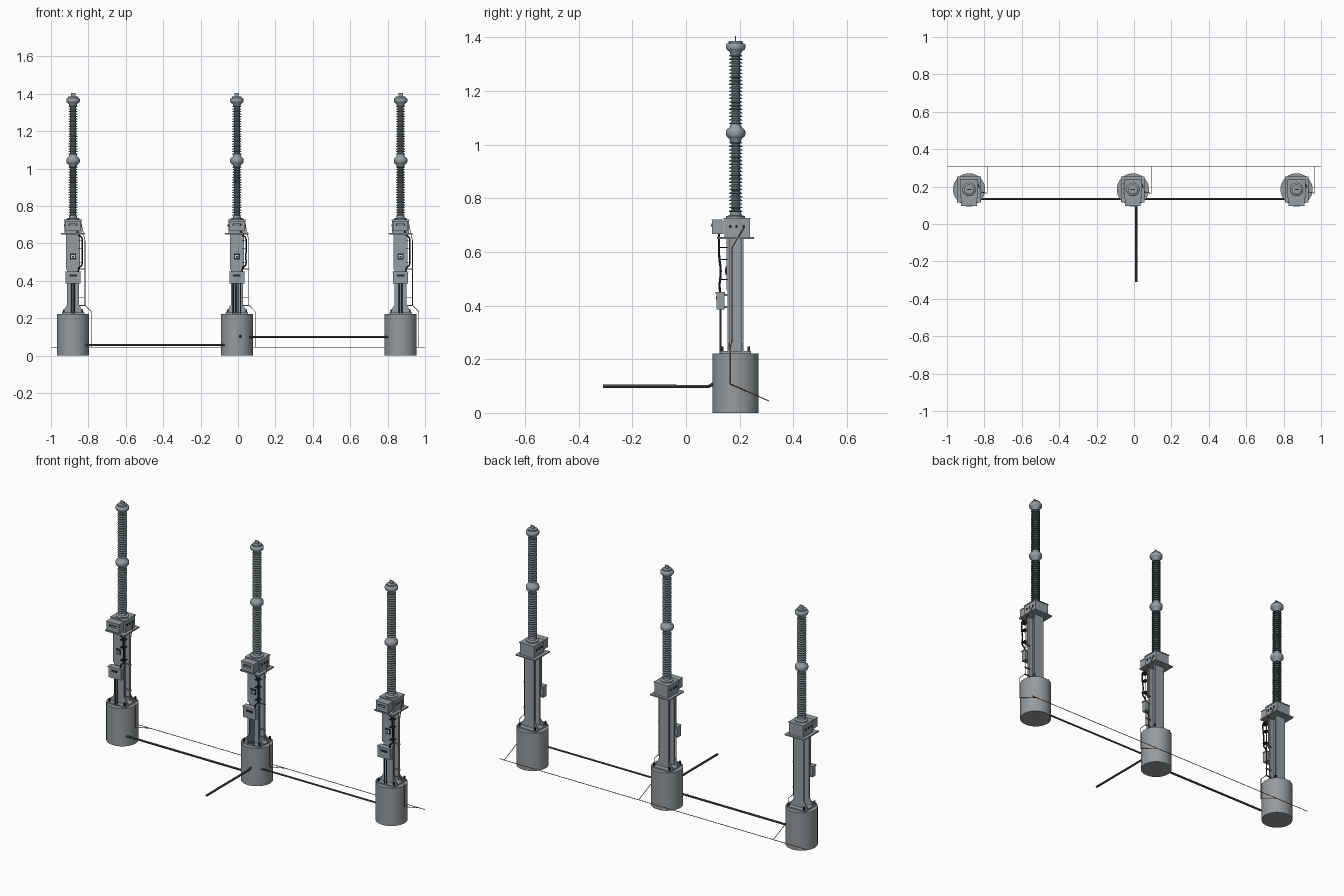
import bpy, bmesh, math
from mathutils import Vector, Matrix

cube = bpy.data.objects.get("Cube")
if cube:
    bpy.data.objects.remove(cube, do_unlink=True)


def material(name, rgb):
    lin = [((c / 255 + 0.055) / 1.055) ** 2.4 for c in rgb] + [1]
    m = bpy.data.materials.new(name)
    m.use_nodes = True
    m.diffuse_color = lin
    bsdf = m.node_tree.nodes["Principled BSDF"]
    bsdf.inputs["Base Color"].default_value = lin
    bsdf.inputs["Roughness"].default_value = 0.7
    return m


CONCRETE = material("concrete grey", (150, 155, 158))
STEEL = material("galvanised steel", (150, 157, 161))
PORCELAIN = material("insulator grey", (112, 122, 125))
DARK = material("dark conduit", (78, 84, 88))
BLACK = material("black fitting", (40, 43, 46))
COPPER = material("copper", (160, 88, 40))
WHITE = material("label white", (215, 218, 220))


def finish(name, bm, mat, at, smooth=False):
    bmesh.ops.recalc_face_normals(bm, faces=bm.faces)
    mesh = bpy.data.meshes.new(name)
    bm.to_mesh(mesh)
    bm.free()
    mesh.materials.append(mat)
    ob = bpy.data.objects.new(name, mesh)
    ob.location = at
    bpy.context.collection.objects.link(ob)
    if smooth:
        bpy.ops.object.select_all(action='DESELECT')
        ob.select_set(True)
        bpy.context.view_layer.objects.active = ob
        bpy.ops.object.shade_smooth_by_angle(angle=math.radians(40))
    return ob


def boxes(name, spans, mat, at):
    """One object from boxes given as x, y and z ranges."""
    bm = bmesh.new()
    for span in spans:
        mid = Vector([(a + b) / 2 for a, b in span])
        size = [b - a for a, b in span]
        bmesh.ops.create_cube(bm, size=1, matrix=Matrix.Translation(mid) @ Matrix.Diagonal((*size, 1)))
    return finish(name, bm, mat, at)


def lathe(name, profile, mat, at, seg=28):
    """Turn (radius, height) points about z; ends are capped."""
    bm = bmesh.new()
    rings = []
    for r, z in profile:
        rings.append([bm.verts.new((r * math.cos(math.tau * i / seg), r * math.sin(math.tau * i / seg), z))
                      for i in range(seg)])
    for a, b in zip(rings, rings[1:]):
        for i in range(seg):
            j = (i + 1) % seg
            bm.faces.new((a[i], a[j], b[j], b[i]))
    bm.faces.new(rings[0])
    bm.faces.new(rings[-1])
    return finish(name, bm, mat, at, True)


def tube(name, paths, radius, mat, at, curved=False):
    """Round cables along one or more point lists, turned into a mesh."""
    cu = bpy.data.curves.new(name, 'CURVE')
    cu.dimensions = '3D'
    cu.bevel_depth = radius
    cu.bevel_resolution = 2
    cu.use_fill_caps = True
    for pts in paths:
        sp = cu.splines.new('NURBS' if curved else 'POLY')
        sp.points.add(len(pts) - 1)
        for p, co in zip(sp.points, pts):
            p.co = (*co, 1)
        if curved:
            sp.use_endpoint_u = True
            sp.order_u = 3
            sp.resolution_u = 6
    tmp = bpy.data.objects.new(name + "_path", cu)
    bpy.context.collection.objects.link(tmp)
    bpy.context.view_layer.update()
    mesh = bpy.data.meshes.new_from_object(tmp.evaluated_get(bpy.context.evaluated_depsgraph_get()))
    bpy.data.objects.remove(tmp, do_unlink=True)
    bm = bmesh.new()
    bm.from_mesh(mesh)
    bpy.data.meshes.remove(mesh)
    return finish(name, bm, mat, at, True)


def shed_profile(z0, z1, count, core=0.016, rim=0.025):
    pitch = (z1 - z0) / count
    pts = [(core, z0)]
    for i in range(count):
        z = z0 + i * pitch
        pts += [(core, z + 0.3 * pitch), (rim, z + 0.35 * pitch), (rim, z + 0.5 * pitch), (core, z + 0.9 * pitch)]
    return pts + [(core, z1)]


def pole(side, x, conduits):
    at = Vector((x, 0.185, 0))

    def n(part):
        return part + "_" + side

    # Foundation, base plate, anchor bolts and gussets
    lathe(n("foundation"), [(0.086, 0), (0.086, 0.222)], CONCRETE, at, 40)
    boxes(n("base_plate"), [((-0.06, 0.06), (-0.058, 0.058), (0.222, 0.23))], STEEL, at)
    boxes(n("anchor_bolts"), [((sx * 0.05 - 0.004, sx * 0.05 + 0.004), (sy * 0.049 - 0.004, sy * 0.049 + 0.004),
                              (0.23, 0.248)) for sx in (-1, 1) for sy in (-1, 1)], BLACK, at)
    bm = bmesh.new()
    for sx in (-1, 1):
        for y in (-0.026, 0.026):
            tri = [[bm.verts.new((sx * px, y + d, pz)) for px, pz in ((0.03, 0.23), (0.058, 0.23), (0.03, 0.275))]
                   for d in (-0.003, 0.003)]
            for t in tri:
                bm.faces.new(t)
            for i in range(3):
                j = (i + 1) % 3
                bm.faces.new((tri[0][i], tri[0][j], tri[1][j], tri[1][i]))
    finish(n("gussets"), bm, STEEL, at)

    # H-section column
    col = (0.23, 0.65)
    boxes(n("column"), [((-0.032, 0.032), (-0.03, -0.021), col), ((-0.032, 0.032), (0.021, 0.03), col),
                        ((-0.005, 0.005), (-0.021, 0.021), col)], STEEL, at)
    boxes(n("column_panel"), [((-0.037, 0.037), (-0.034, -0.03), (0.46, 0.65))], STEEL, at)
    boxes(n("notice_frame"), [((-0.016, 0.016), (-0.037, -0.034), (0.514, 0.546))], BLACK, at)
    boxes(n("notice_face"), [((-0.01, 0.01), (-0.039, -0.037), (0.522, 0.538))], WHITE, at)
    boxes(n("notice_mark"), [((-0.005, 0.005), (-0.04, -0.039), (0.526, 0.534))], BLACK, at)

    # Mechanism housing on its support plate
    boxes(n("support_plate"), [((-0.063, 0.063), (-0.07, 0.068), (0.648, 0.655))], STEEL, at)
    boxes(n("mechanism_housing"), [((-0.045, 0.045), (-0.042, 0.053), (0.655, 0.722)),
                                   ((-0.048, 0.048), (-0.045, 0.056), (0.722, 0.727))], STEEL, at)
    boxes(n("mechanism_front_box"), [((-0.04, 0.04), (-0.088, -0.045), (0.667, 0.718)),
                                     ((-0.042, 0.042), (-0.09, -0.045), (0.718, 0.721))], STEEL, at)
    boxes(n("nameplate"), [((-0.024, 0.024), (-0.09, -0.088), (0.692, 0.706))], BLACK, at)
    boxes(n("nameplate_strip"), [((-0.018, 0.018), (-0.091, -0.09), (0.697, 0.701))], WHITE, at)
    boxes(n("housing_fittings"), [((sx * 0.046 - 0.003, sx * 0.046 + 0.003), (y - 0.004, y + 0.004),
                                  (0.69, 0.7)) for sx in (-1, 1) for y in (-0.02, 0.003, 0.03)], BLACK, at)

    # Insulator sections, joint, head and terminal
    lathe(n("lower_flange"), [(0.035, 0.727), (0.035, 0.733), (0.022, 0.737), (0.02, 0.748)], STEEL, at)
    lathe(n("lower_insulator"), shed_profile(0.745, 1.014, 20), PORCELAIN, at)
    lathe(n("middle_joint"), [(0.02, 1.01), (0.022, 1.02), (0.033, 1.03), (0.036, 1.036), (0.036, 1.05),
                              (0.033, 1.056), (0.022, 1.066), (0.02, 1.075)], STEEL, at)
    lathe(n("upper_insulator"), shed_profile(1.072, 1.338, 20), PORCELAIN, at)
    lathe(n("head"), [(0.019, 1.332), (0.022, 1.345), (0.034, 1.355), (0.036, 1.36), (0.036, 1.372),
                      (0.033, 1.376), (0.026, 1.378), (0.026, 1.386)], STEEL, at)
    boxes(n("terminal"), [((-0.012, 0.012), (-0.002, 0.002), (1.386, 1.405))], STEEL, at)

    # Control cabinet on brackets in front of the column
    boxes(n("control_cabinet"), [((-0.04, 0.04), (-0.072, -0.042), (0.385, 0.445)),
                                 ((-0.043, 0.043), (-0.075, -0.04), (0.445, 0.45))], STEEL, at)
    boxes(n("cabinet_mounts"), [((-0.03, 0.03), (-0.042, -0.03), (z, z + 0.008)) for z in (0.39, 0.435)], STEEL, at)
    boxes(n("cabinet_plate"), [((-0.02, 0.02), (-0.074, -0.072), (0.422, 0.434))], BLACK, at)

    # Conduits to the ground, and the looping control cable with its clips
    xs = [(i - (conduits - 1) / 2) * 0.013 for i in range(conduits)]
    tube(n("riser_conduits"), [[(cx, -0.056, 0.388), (cx, -0.056, 0.22)] for cx in xs], 0.0035, DARK, at)
    tube(n("control_cable"), [[(0.02, -0.062, 0.67), (0.03, -0.062, 0.64), (0.05, -0.062, 0.635),
                               (0.05, -0.062, 0.58), (0.048, -0.054, 0.53), (0.05, -0.06, 0.48),
                               (0.03, -0.06, 0.475), (0.028, -0.058, 0.445)]], 0.004, BLACK, at, True)
    boxes(n("cable_clips"), [((0.028, 0.054), (-0.062, -0.03), (z, z + 0.004)) for z in (0.495, 0.57, 0.615)],
          BLACK, at)

    # Earthing lead down the side and out to the buried conductor
    ex = 0.098
    tube(n("earth_lead"), [[(0.047, 0.031, 0.69), (0.064, -0.014, 0.615), (0.064, -0.014, 0.27),
                            (ex, -0.021, 0.235), (ex, -0.021, 0.108), (ex, 0.123, 0.045)]], 0.0018, COPPER, at)
    boxes(n("earth_clamps"), [((0.03, 0.067), (-0.018, -0.01), (z, z + 0.005)) for z in (0.265, 0.31, 0.46)],
          STEEL, at)


# Three poles in a row
for side, x, conduits in (("right", -0.882, 2), ("centre", -0.006, 4), ("left", 0.869, 2)):
    pole(side, x, conduits)

# Buried ducts and the long earth conductor
O = (0, 0, 0)
tube("duct_right", [[(-0.82, 0.134, 0.057), (-0.06, 0.134, 0.057)]], 0.006, DARK, O)
tube("duct_left", [[(0.05, 0.134, 0.1), (0.81, 0.134, 0.1)]], 0.005, DARK, O)
tube("duct_front", [[(0.012, 0.13, 0.108), (0.012, 0.1, 0.107), (0.012, 0.085, 0.099), (0.012, -0.31, 0.099)]],
     0.006, DARK, O)
tube("earth_conductor", [[(-1, 0.308, 0.045), (1, 0.308, 0.045)]], 0.0018, COPPER, O)
